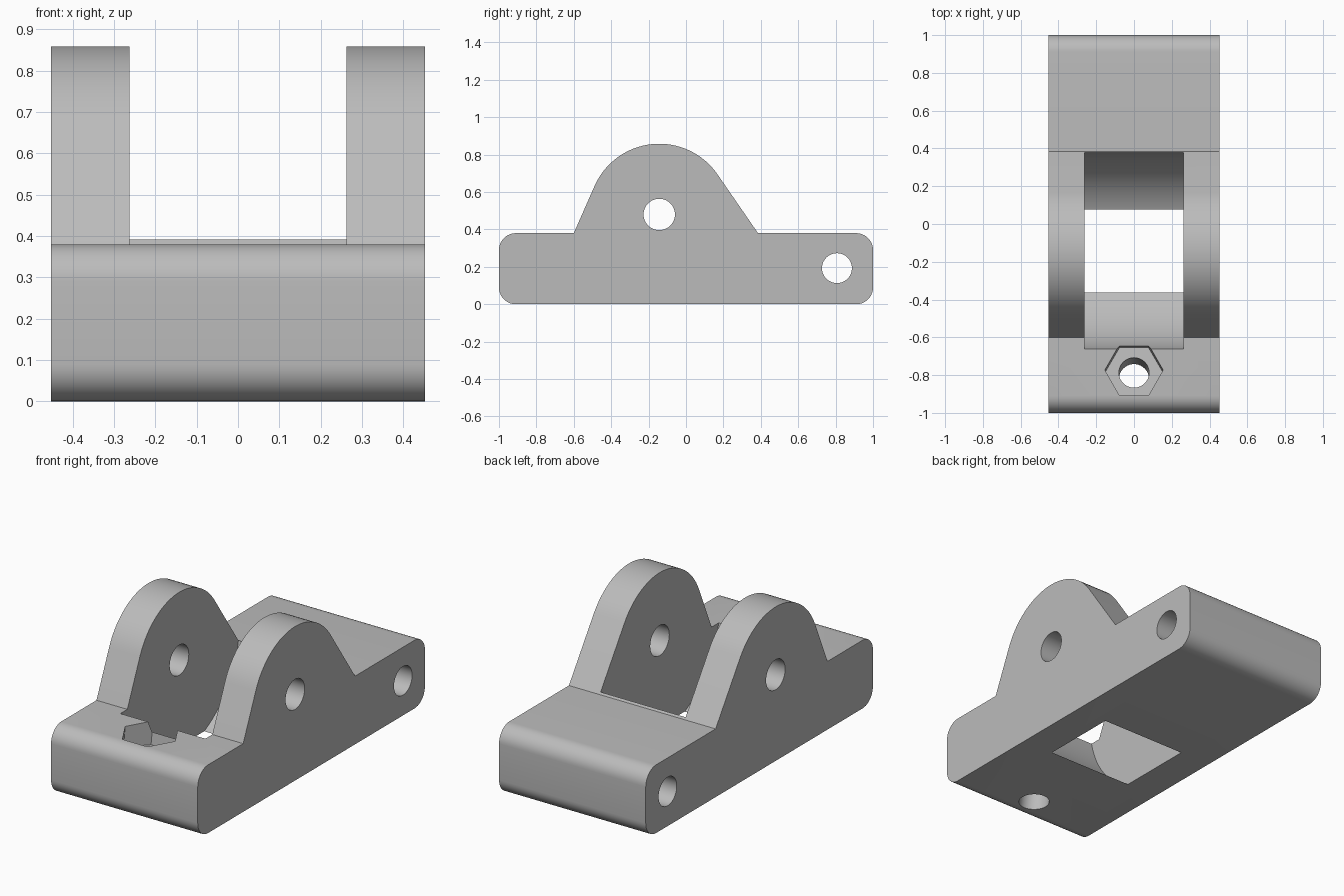
import bpy, bmesh
from math import cos, sin, pi, radians, acos, atan2, hypot, atan
from mathutils import Matrix, Vector

cube = bpy.data.objects.get("Cube")
if cube:
    bpy.data.objects.remove(cube, do_unlink=True)

grey = bpy.data.materials.new("plain grey")
grey.use_nodes = True
colour = (0.5, 0.5, 0.5, 1)
grey.diffuse_color = colour
grey.node_tree.nodes["Principled BSDF"].inputs["Base Color"].default_value = colour

# Sends a profile drawn in (y, z) across the width of the model
ACROSS = Matrix(((0, 0, 1, 0), (1, 0, 0, 0), (0, 1, 0, 0), (0, 0, 0, 1)))


def arc(cx, cy, r, start, end, steps):
    angles = [start + (end - start) * i / steps for i in range(steps + 1)]
    return [(cx + r * cos(a), cy + r * sin(a)) for a in angles]


def ring(cx, cy, r, sides):
    return arc(cx, cy, r, 0, 2 * pi, sides)[:-1]


def prism(name, profile, low, high, matrix):
    """Extrude a counter-clockwise profile from low to high along local z."""
    bm = bmesh.new()
    base = bm.faces.new([bm.verts.new((u, v, low)) for u, v in profile])
    top = bmesh.ops.extrude_face_region(bm, geom=[base])["geom"]
    verts = [g for g in top if isinstance(g, bmesh.types.BMVert)]
    bmesh.ops.translate(bm, vec=(0, 0, high - low), verts=verts)
    bmesh.ops.recalc_face_normals(bm, faces=bm.faces)
    bm.transform(matrix)
    mesh = bpy.data.meshes.new(name)
    bm.to_mesh(mesh)
    bm.free()
    mesh.materials.append(grey)
    obj = bpy.data.objects.new(name, mesh)
    bpy.context.collection.objects.link(obj)
    return obj


def cut(target, cutter):
    cutter.hide_render = True
    mod = target.modifiers.new("cut", "BOOLEAN")
    mod.operation = "DIFFERENCE"
    mod.solver = "EXACT"
    mod.object = cutter
    bpy.context.view_layer.objects.active = target
    bpy.ops.object.modifier_apply(modifier=mod.name)
    bpy.data.objects.remove(cutter, do_unlink=True)


HALF_WIDTH, BASE_TOP, FILLET = 0.452, 0.38, 0.09
AXLE_Y, AXLE_Z, LUG_R = -0.143, 0.48, 0.378


def tangent_angle(y, side):
    """Angle at which a line from the base top touches the lug's round head."""
    dy, dz = y - AXLE_Y, BASE_TOP - AXLE_Z
    return atan2(dz, dy) + side * acos(LUG_R / hypot(dy, dz))


# Side outline: rounded base with a tapered, round-headed lug on top
lug_front, lug_back = -0.6, 0.385
inner, low, high = 1 - FILLET, FILLET, BASE_TOP - FILLET
outline = arc(-inner, low, FILLET, pi, 1.5 * pi, 10)
outline += arc(inner, low, FILLET, -pi / 2, 0, 10)
outline += arc(inner, high, FILLET, 0, pi / 2, 10)
outline.append((lug_back, BASE_TOP))
outline += arc(AXLE_Y, AXLE_Z, LUG_R, tangent_angle(lug_back, 1),
               tangent_angle(lug_front, -1) + 2 * pi, 32)
outline.append((lug_front, BASE_TOP))
outline += arc(-inner, high, FILLET, pi / 2, pi, 10)
bracket = prism("bracket_body", outline, -HALF_WIDTH, HALF_WIDTH, ACROSS)

# Round wheel slot between the two lugs
cut(bracket, prism("slot_cutter", ring(AXLE_Y, AXLE_Z, 0.528, 96), -0.262, 0.262, ACROSS))

# Axle hole and rear pin hole
for name, y, z, r in (("axle_cutter", AXLE_Y, AXLE_Z, 0.084), ("pin_cutter", 0.807, 0.193, 0.08)):
    cut(bracket, prism(name, ring(y, z, r, 40), -1, 1, ACROSS))

# Tilted screw hole with a hexagonal nut recess
tilt = Matrix.Translation((0, -0.773, BASE_TOP)) @ Matrix.Rotation(-atan(0.13), 4, "X")
cut(bracket, prism("screw_cutter", ring(0, 0, 0.08, 40), -0.6, 0.3, tilt))
cut(bracket, prism("nut_cutter", ring(0, 0, 0.154, 6), -0.11, 0.2, tilt))

# Smooth the curved faces, keep the edges crisp
bpy.ops.object.select_all(action="DESELECT")
bracket.select_set(True)
bpy.context.view_layer.objects.active = bracket
bpy.ops.object.shade_smooth_by_angle(angle=radians(20))
